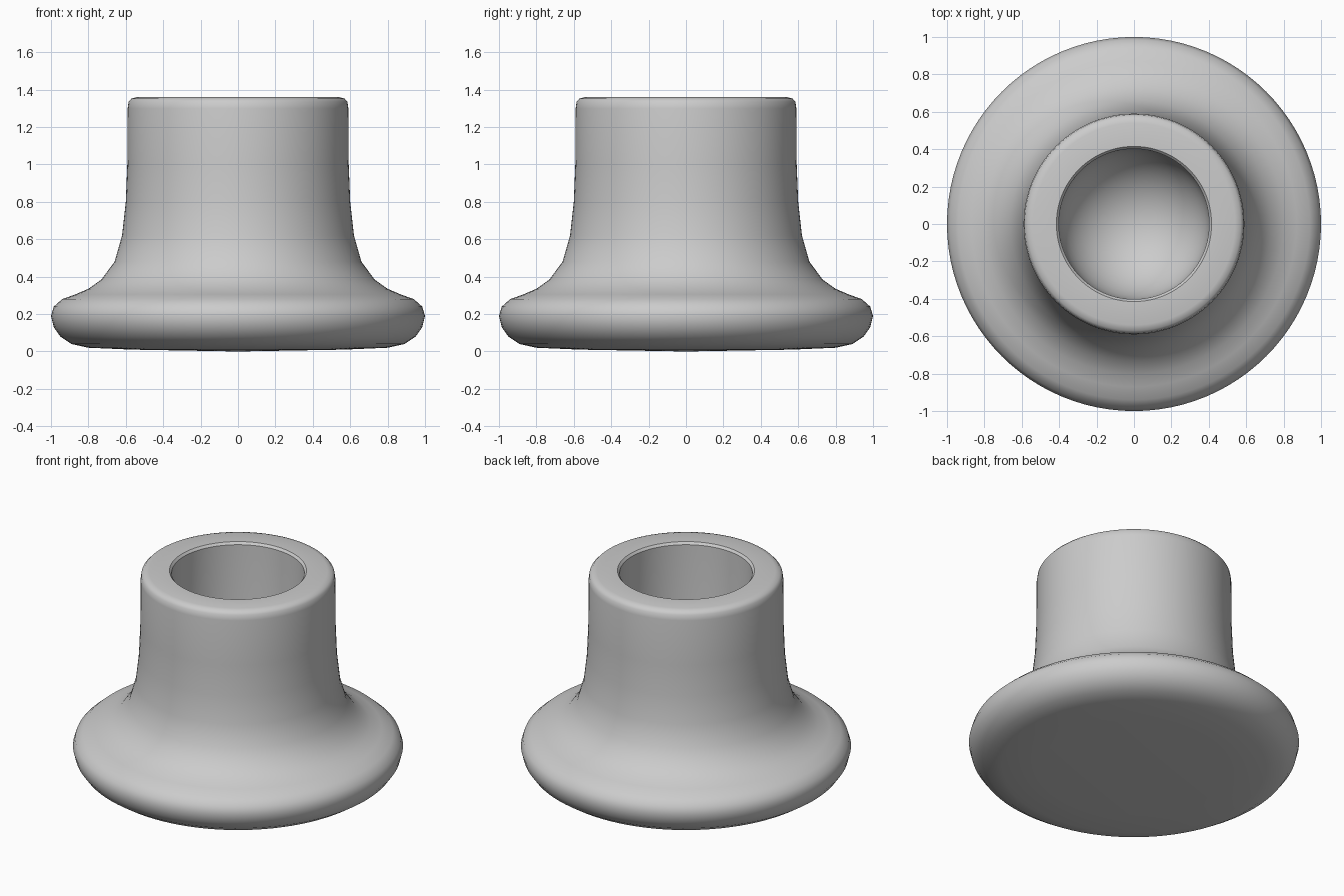
import bpy
import bmesh
import math
from mathutils import Vector

cube = bpy.data.objects.get("Cube")
if cube:
    bpy.data.objects.remove(cube, do_unlink=True)


def make_material(name, color):
    mat = bpy.data.materials.new(name)
    mat.use_nodes = True
    mat.diffuse_color = color
    mat.node_tree.nodes["Principled BSDF"].inputs["Base Color"].default_value = color
    return mat


def lathe(name, profile, material, segments=96):
    """Revolve a (radius, height) profile around the z axis."""
    bm = bmesh.new()
    verts = [bm.verts.new((r, 0, z)) for r, z in profile]
    edges = [bm.edges.new(pair) for pair in zip(verts, verts[1:])]
    bmesh.ops.spin(bm, geom=verts + edges, cent=(0, 0, 0), axis=(0, 0, 1),
                   angle=math.tau, steps=segments, use_duplicate=False)
    bmesh.ops.remove_doubles(bm, verts=bm.verts, dist=0.0005)
    bmesh.ops.recalc_face_normals(bm, faces=bm.faces)
    # The underside must face down
    lowest = min(bm.faces, key=lambda f: f.calc_center_median().z)
    if lowest.normal.dot(Vector((0, 0, 1))) > 0:
        bmesh.ops.reverse_faces(bm, faces=bm.faces)
    mesh = bpy.data.meshes.new(name)
    bm.to_mesh(mesh)
    bm.free()
    mesh.materials.append(material)
    obj = bpy.data.objects.new(name, mesh)
    bpy.context.collection.objects.link(obj)
    bpy.ops.object.select_all(action="DESELECT")
    obj.select_set(True)
    bpy.context.view_layer.objects.active = obj
    bpy.ops.object.shade_smooth_by_angle(angle=math.radians(40))
    return obj


grey = make_material("light grey", (0.6, 0.6, 0.6, 1))

# Slightly domed underside and rounded flange
base = [(0, 0), (0.57, 0.01), (0.8, 0.02), (0.89, 0.04), (0.95, 0.08),
        (0.985, 0.13), (1, 0.19), (0.985, 0.24), (0.94, 0.28)]
# Flared neck rising into a straight sleeve
neck = [(0.87, 0.305), (0.8, 0.335), (0.73, 0.385), (0.66, 0.48),
        (0.62, 0.62), (0.6, 0.8), (0.592, 1), (0.59, 1.3)]
# Flat rim with softened edges
rim = [(0.585, 1.335), (0.57, 1.352), (0.54, 1.36), (0.415, 1.36), (0.402, 1.345)]
# Socket with a round bottom
depth, radius, steps = 0.8, 0.4, 10
socket = [(radius * math.cos(a), depth - radius * math.sin(a))
          for a in (math.pi / 2 * i / steps for i in range(steps + 1))]

lathe("flanged_knob", base + neck + rim + socket, grey)
